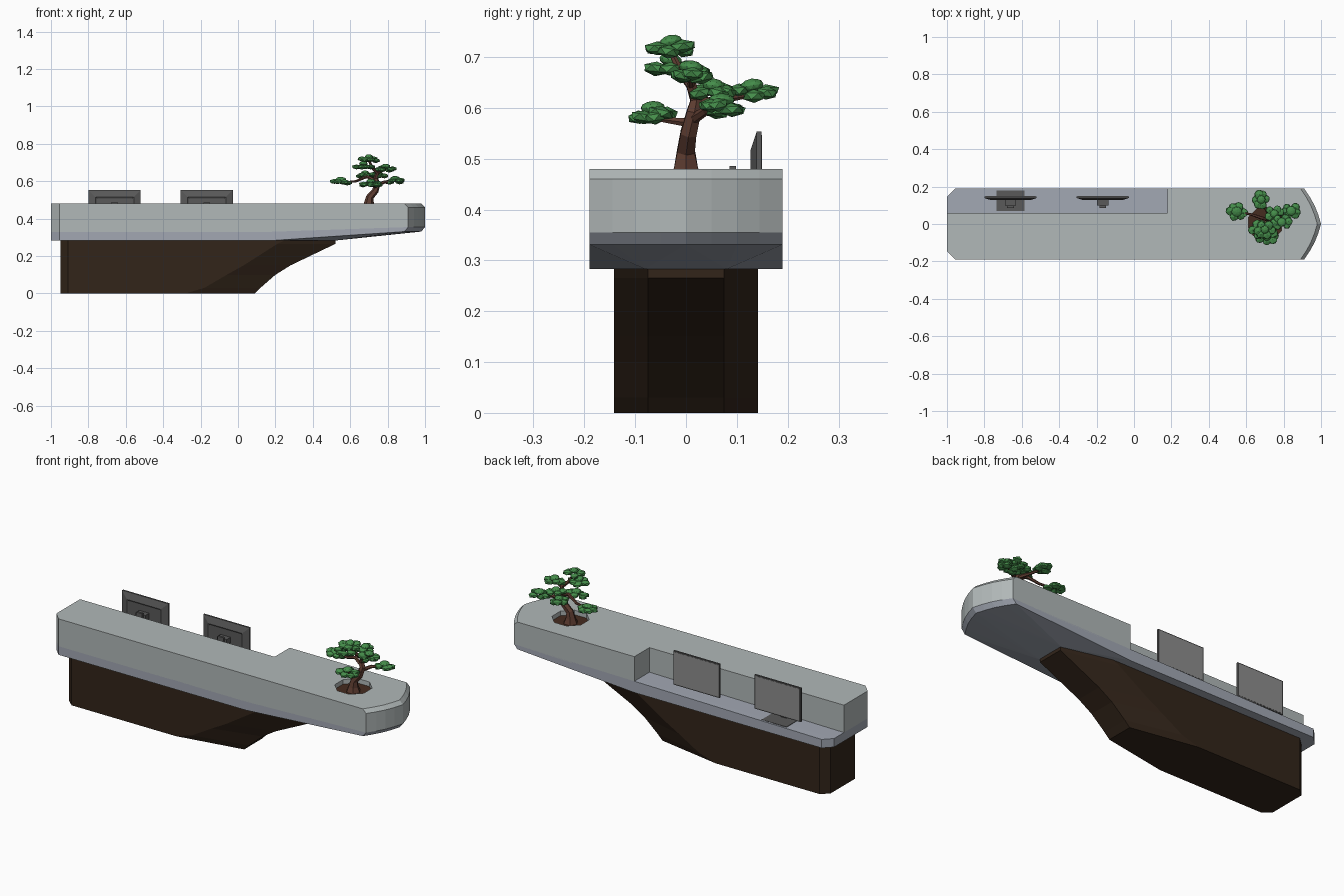
import bpy, bmesh, math, random
from mathutils import Vector, Matrix

if "Cube" in bpy.data.objects:
    bpy.data.objects.remove(bpy.data.objects["Cube"])

random.seed(4)

def mat(name, r, g, b):
    m = bpy.data.materials.new(name)
    m.diffuse_color = (r, g, b, 1)
    m.use_nodes = True
    m.node_tree.nodes["Principled BSDF"].inputs["Base Color"].default_value = m.diffuse_color
    return m

STONE = mat("pale_grey", .44, .48, .48)
SLATE = mat("blue_grey", .36, .39, .45)
WOOD = mat("dark_wood", .032, .018, .010)
SOIL = mat("soil", .06, .025, .014)
BARK = mat("bark", .11, .045, .03)
LEAF = mat("leaf", .06, .27, .07)
DARK = mat("charcoal", .10, .10, .10)
SCREEN = mat("screen_grey", .27, .27, .27)

def finish(name, bm, material):
    bmesh.ops.recalc_face_normals(bm, faces=bm.faces)
    me = bpy.data.meshes.new(name)
    bm.to_mesh(me)
    bm.free()
    ob = bpy.data.objects.new(name, me)
    bpy.context.collection.objects.link(ob)
    me.materials.append(material)
    return ob

def loft(name, rings, material):
    """Skin a stack of equal-length rings and cap both ends."""
    bm = bmesh.new()
    vs = [[bm.verts.new(p) for p in r] for r in rings]
    n = len(vs[0])
    for a, b in zip(vs, vs[1:]):
        for i in range(n):
            bm.faces.new((a[i], a[(i + 1) % n], b[(i + 1) % n], b[i]))
    bm.faces.new(vs[0])
    bm.faces.new(vs[-1])
    return finish(name, bm, material)

def box(name, x0, x1, y0, y1, z0, z1, material):
    rect = [(x0, y0), (x1, y0), (x1, y1), (x0, y1)]
    return loft(name, [[(x, y, z) for x, y in rect] for z in (z0, z1)], material)

# Rounded nose outline shared by counter and band
half = [(.91, .19), (.94, .145), (.965, .10), (.985, .05)]
nose = [(x, -y) for x, y in half] + [(1.0, 0)] + half[::-1]

# Upper counter, L-shaped in plan around the rear work surface
plan = [(-1, .06), (-1, -.145), (-.955, -.19), (.18, -.19)] + nose + [(.18, .19), (.18, .06)]
def counter_ring(z_body, z_nose, inset):
    return [(x - inset if x > .9 else x, y, z_nose if x > .9 else z_body) for x, y in plan]
counter = loft("counter", [counter_ring(.33, .355, 0), counter_ring(.46, .46, 0),
                           counter_ring(.48, .48, .02)], STONE)

# Lower band with rising underside at the nose
bm = bmesh.new()
pts = []
for s in (-1, 1):
    for x, y in ((-1, .145), (-.955, .19), (.18, .19)):
        pts += [(x, s * y, .283), (x, s * y, .33)]
    pts.append((.52, s * .08, .283))
for x, y in nose:
    pts += [(x, y, .355), (x - .02, y, .331)]
vs = [bm.verts.new(p) for p in pts]
res = bmesh.ops.convex_hull(bm, input=vs)
bmesh.ops.delete(bm, geom=[v for v in bm.verts if not v.link_faces], context='VERTS')
# keep the hull's top flush with the work surface
bmesh.ops.dissolve_limit(bm, angle_limit=.01, verts=bm.verts, edges=bm.edges)
finish("lower_band", bm, SLATE)

# Planter recess
def disc(z, r, n=8):
    return [(.70 + r * math.cos(math.tau * (i + .5) / n),
             r * math.sin(math.tau * (i + .5) / n), z) for i in range(n)]
cutter = loft("planter_cutter", [disc(.44, .095), disc(.6, .095)], STONE)
cutter.hide_render = True
cutter.hide_viewport = True
cut = counter.modifiers.new("planter_hole", 'BOOLEAN')
cut.operation = 'DIFFERENCE'
cut.object = cutter
cut.solver = 'EXACT'
loft("soil", [disc(.435, .095), disc(.455, .095)], SOIL)

# Dark plinth with a narrowing keel
levels = [(0, -.28, .09), (.03, -.18, .12), (.10, -.06, .20), (.15, .03, .28),
          (.265, .21, .52), (.284, .25, .52)]
rings = []
for z, xs, xk in levels:
    side = [(-.95, .105), (-.91, .142), (xs, .142), (xk, .075)]
    rings.append([(x, -y, z) for x, y in side] + [(x, y, z) for x, y in side[::-1]])
loft("plinth", rings, WOOD)

# Monitors
def monitor(tag, cx):
    def ring(y, w, z0, z1):
        return [(cx - w, y, z0), (cx + w, y, z0), (cx + w, y, z1), (cx - w, y, z1)]
    loft("monitor_shell" + tag, [
        ring(.148, .140, .367, .553), ring(.139, .140, .367, .553),
        ring(.127, .103, .402, .517), ring(.131, .095, .410, .509)], DARK)
    box("monitor_screen" + tag, cx - .134, cx + .134, .147, .149, .373, .547, SCREEN)
    box("monitor_base" + tag, cx - .075, cx + .075, .07, .18, .33, .336, DARK)
    box("monitor_post" + tag, cx - .018, cx + .018, .086, .098, .33, .486, DARK)
    box("monitor_arm" + tag, cx - .03, cx + .03, .098, .132, .445, .475, DARK)

monitor("_left", -.66)
monitor("_right", -.167)

# Bonsai trunk and branches
def limb(name, path):
    cu = bpy.data.curves.new(name, 'CURVE')
    cu.dimensions = '3D'
    cu.bevel_depth = 1
    cu.bevel_resolution = 1
    cu.use_fill_caps = True
    sp = cu.splines.new('POLY')
    sp.points.add(len(path) - 1)
    for p, (x, y, z, r) in zip(sp.points, path):
        p.co = (x, y, z, 1)
        p.radius = r
    tmp = bpy.data.objects.new(name, cu)
    bpy.context.collection.objects.link(tmp)
    me = bpy.data.meshes.new_from_object(tmp.evaluated_get(bpy.context.evaluated_depsgraph_get()))
    bpy.data.objects.remove(tmp)
    bm = bmesh.new()
    bm.from_mesh(me)
    for f in bm.faces:
        f.smooth = False
    finish(name, bm, BARK)

limb("trunk", [(.70, 0, .445, .042), (.70, 0, .482, .027), (.705, 0, .515, .02),
               (.735, .005, .55, .018), (.745, .015, .59, .016), (.735, .02, .615, .013),
               (.745, .01, .645, .011), (.72, -.01, .67, .009), (.70, -.03, .71, .005)])
limb("branch_left", [(.74, .015, .60, .011), (.69, .03, .625, .009), (.63, .05, .60, .007), (.56, .065, .595, .004)])
limb("branch_right", [(.74, .01, .575, .011), (.78, .04, .595, .009), (.84, .07, .60, .005)])
limb("branch_front", [(.74, .01, .57, .010), (.73, -.03, .575, .007), (.70, -.07, .58, .004)])
limb("branch_back", [(.735, .02, .61, .011), (.71, .07, .615, .008), (.68, .13, .625, .004)])
limb("branch_upper", [(.74, .01, .64, .008), (.79, .01, .665, .004)])

# Foliage pads, each a cluster of flattened faceted clumps
def foliage(name, x, y, z, rx, ry, n):
    bm = bmesh.new()
    for i in range(n):
        a = math.tau * i / (n - 1) + random.uniform(-.3, .3)
        k = 0 if i == n - 1 else .68
        pos = Vector((x + k * rx * math.cos(a), y + k * ry * math.sin(a),
                      z + (.012 if not k else random.uniform(-.009, .004))))
        r = random.uniform(.022, .029)
        m = (Matrix.Translation(pos) @ Matrix.Rotation(random.uniform(-.25, .25), 4, 'X')
             @ Matrix.Rotation(random.uniform(0, 6), 4, 'Z') @ Matrix.Diagonal((r, r, .0135, 1)))
        bmesh.ops.create_icosphere(bm, subdivisions=2 if not k else 1, radius=1, matrix=m)
    finish(name, bm, LEAF)

foliage("foliage_top", .70, -.03, .718, .055, .042, 7)
foliage("foliage_crown", .67, -.03, .682, .055, .045, 7)
foliage("foliage_upper", .79, .01, .668, .055, .035, 7)
foliage("foliage_mid", .75, .055, .632, .05, .04, 6)
foliage("foliage_left", .55, .065, .597, .052, .04, 7)
foliage("foliage_right", .84, .07, .603, .048, .04, 7)
foliage("foliage_front", .71, -.065, .588, .062, .04, 8)
foliage("foliage_back", .68, .13, .632, .036, .045, 7)
